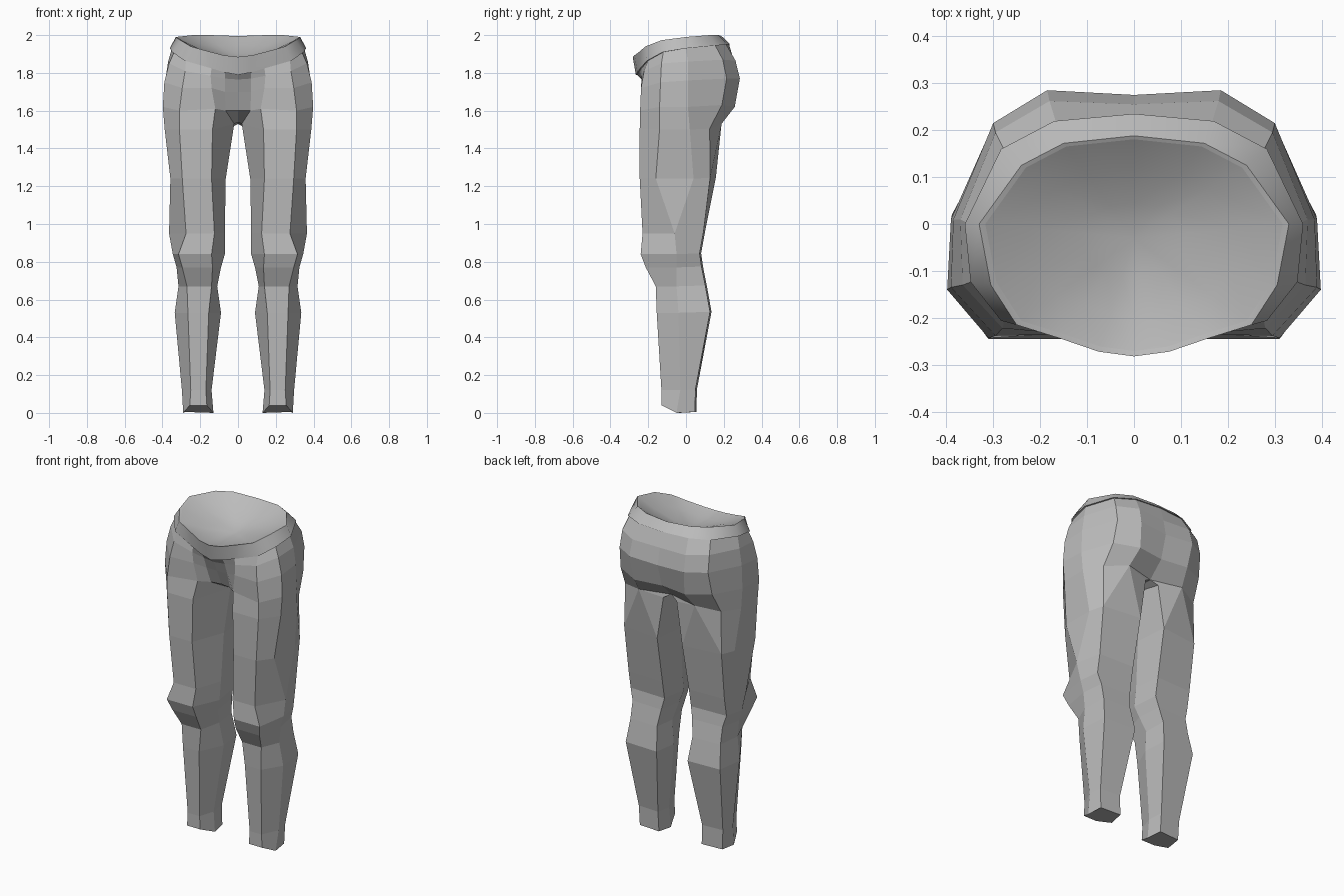
import bpy, bmesh
from mathutils import Vector

if "Cube" in bpy.data.objects:
    bpy.data.objects.remove(bpy.data.objects["Cube"])

grey = bpy.data.materials.new("grey cloth")
grey.diffuse_color = (0.5, 0.5, 0.5, 1)
grey.use_nodes = True
grey.node_tree.nodes["Principled BSDF"].inputs["Base Color"].default_value = grey.diffuse_color


def finish(name, faces, smooth=False, face_up=False):
    """Build the right half from point loops, then mirror it."""
    bm = bmesh.new()
    for pts in faces:
        bm.faces.new([bm.verts.new(p) for p in pts])
    bmesh.ops.remove_doubles(bm, verts=bm.verts, dist=0.0005)
    bmesh.ops.recalc_face_normals(bm, faces=bm.faces)
    if face_up and sum(f.normal.z for f in bm.faces) < 0:
        bmesh.ops.reverse_faces(bm, faces=bm.faces)
    for f in bm.faces:
        f.smooth = smooth
    for e in bm.edges:
        e.smooth = e.calc_face_angle(0) < 0.75
    mesh = bpy.data.meshes.new(name)
    bm.to_mesh(mesh)
    bm.free()
    mesh.materials.append(grey)
    ob = bpy.data.objects.new(name, mesh)
    bpy.context.collection.objects.link(ob)
    mod = ob.modifiers.new("mirror", 'MIRROR')
    mod.use_axis[0] = True
    mod.merge_threshold = 0.0005
    return ob


def bridge(a, b, closed=False):
    n = len(a)
    return [(a[i], a[(i + 1) % n], b[(i + 1) % n], b[i])
            for i in range(n if closed else n - 1)]


def scaled(ring, s, dz=0.0):
    return [Vector((p.x * s, p.y * s, p.z + dz)) for p in ring]


def ring(*pts):
    return [Vector(p) for p in pts]


# Hip rings, from front centre round the side to back centre
waist = ring((0, -.258, 1.79), (.07, -.25, 1.803), (.14, -.235, 1.825),
             (.275, -.20, 1.865), (.338, -.12, 1.91), (.35, 0, 1.93),
             (.275, .155, 1.945), (.165, .213, 1.95), (0, .228, 1.95))
belly = ring((0, -.235, 1.765), (.07, -.23, 1.77), (.145, -.235, 1.785),
             (.28, -.222, 1.81), (.365, -.13, 1.85), (.37, .01, 1.86),
             (.295, .195, 1.87), (.18, .262, 1.865), (0, .255, 1.86))
hip = ring((0, -.205, 1.70), (.07, -.205, 1.70), (.14, -.232, 1.72),
           (.295, -.238, 1.72), (.39, -.135, 1.75), (.385, .01, 1.76),
           (.30, .215, 1.77), (.185, .285, 1.77), (0, .275, 1.76))
seat = ring((0, -.16, 1.60), (.065, -.17, 1.60), (.12, -.22, 1.61),
            (.31, -.243, 1.60), (.398, -.14, 1.62), (.39, .01, 1.62),
            (.31, .19, 1.63), (.17, .258, 1.62), (0, .235, 1.62))

# Leg rows: z, front y, front inner x, front outer x, outer x,
# outer ridge y pair, back y, back outer x, back inner x, inner x
rows = [
    (1.50, -.245, .135, .31, .388, -.14, .02, .155, .325, .045, .02),
    (1.24, -.245, .14, .295, .358, -.16, .04, .158, .33, .085, .065),
    (0.95, -.23, .125, .275, .365, -.06, -.06, .100, .325, .09, .07),
    (0.84, -.24, .14, .315, .345, -.05, -.05, .080, .325, .09, .07),
    (0.77, -.213, .135, .295, .325, -.05, -.05, .090, .305, .105, .09),
    (0.67, -.16, .14, .27, .315, -.05, -.05, .110, .305, .12, .11),
    (0.53, -.155, .155, .265, .335, -.04, -.04, .135, .32, .105, .09),
    (0.12, -.13, .17, .25, .297, -.03, -.03, .058, .285, .15, .14),
    (0.00, -.13, .165, .255, .29, -.05, -.05, .055, .28, .145, .13),
]


def leg_ring(z, yf, fi, fo, xo, y1, y2, yb, bo, bi, xi):
    zf = max(z, 0.04)  # hem rises at the front
    inset = .03 if z > 1 else .008
    return ring((fi, yf, zf), (fo, yf, zf), (xo, y1, z), (xo, y2, z),
                (bo, yb - inset, z + .005), (bi, yb, z + .005),
                (xi, (yf + yb) / 2, z))


legs = [leg_ring(*r) for r in rows]
legs[0][6].z = 1.53
faces = []
for a, b in zip((waist, belly, hip), (belly, hip, seat)):
    faces += bridge(a, b)
for a, b in zip(legs, legs[1:]):
    faces += bridge(a, b, closed=True)

# Join hips to thigh with a fold under the seat, then close the crotch
top, low = legs[0], legs[1]
faces.remove((top[4], top[5], low[5], low[4]))
fold = Vector((.19, .188, 1.53))
mid, rear = Vector((0, -.03, 1.54)), Vector((0, .14, 1.53))
inner = top[6]
faces += bridge(seat[2:7], top[:5])
faces += [(seat[6], seat[7], fold, top[4]), (seat[7], seat[8], rear, fold),
          (fold, rear, top[5]), (top[4], fold, low[4]),
          (fold, top[5], low[5]), (fold, low[5], low[4]),
          (seat[2], seat[1], inner, top[0]), (seat[1], seat[0], mid, inner),
          (mid, rear, inner), (rear, top[5], inner)]

# Hem cap
hem = legs[-1]
faces.append(hem[:3] + hem[4:])
finish("trousers", faces)

# Waistband
band_low = scaled(waist, 1.03)
band_top = ring((0, -.282, 1.885), (.075, -.272, 1.893), (.16, -.243, 1.915),
                (.25, -.215, 1.94), (.305, -.13, 1.973), (.33, 0, 1.99),
                (.24, .125, 2.0), (.15, .172, 2.0), (0, .188, 1.995))
band_in = scaled(band_top, 0.96, -0.004)
band = bridge(waist, band_low) + bridge(band_low, band_top) + bridge(band_top, band_in)
finish("waistband", band, smooth=True)

# Shallow lining inside the waist
centre = Vector((0, -.03, 1.87))
lining = []
prev = band_in
for t, drop in ((0.3, .012), (0.65, .01)):
    nxt = [p.lerp(centre, t) - Vector((0, 0, drop)) for p in band_in]
    lining += bridge(prev, nxt)
    prev = nxt
lining += [(a, b, centre) for a, b in zip(prev, prev[1:])]
finish("waist_lining", lining, smooth=True, face_up=True)
